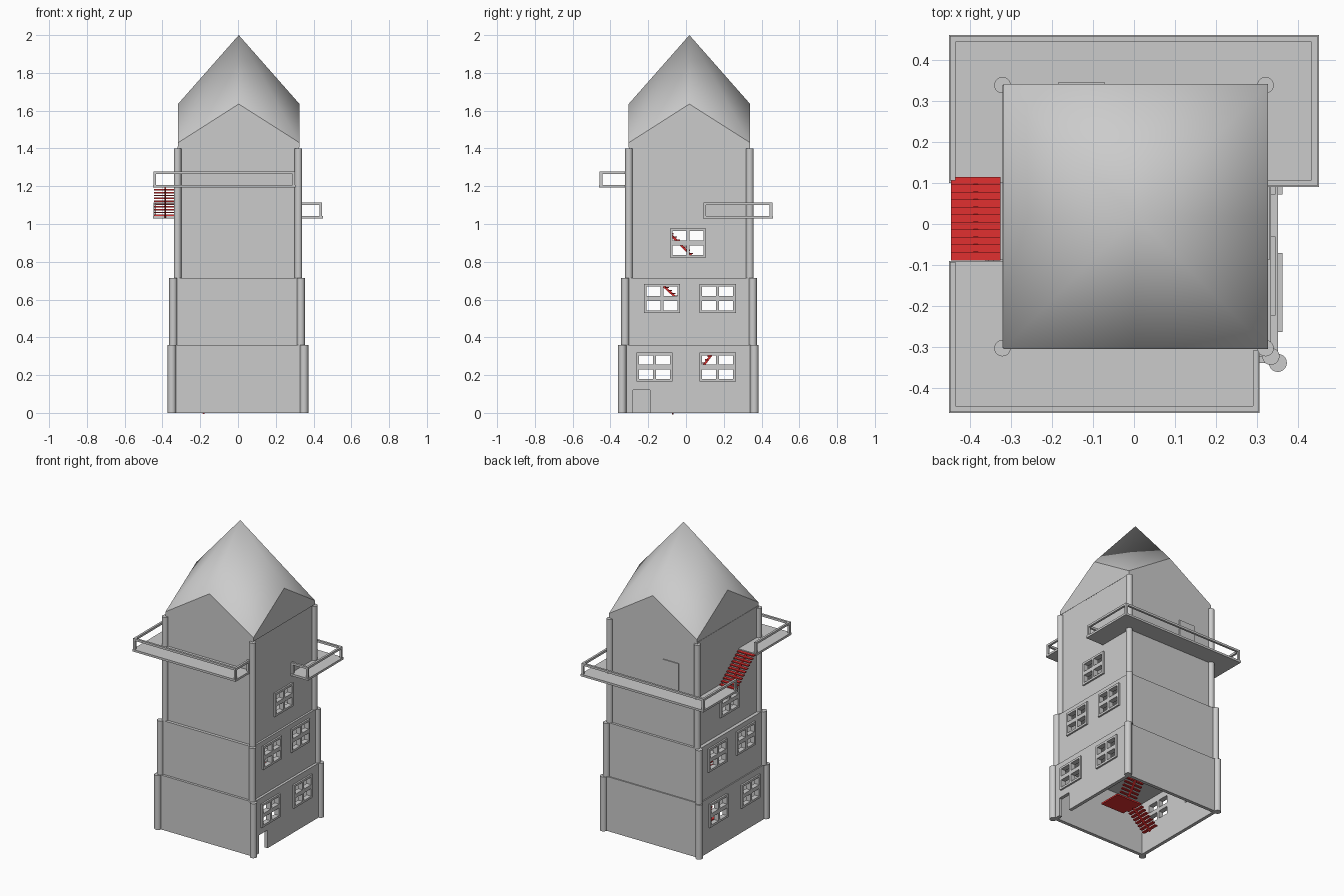
import bpy, bmesh, math
from mathutils import Matrix, Vector

if "Cube" in bpy.data.objects:
    bpy.data.objects.remove(bpy.data.objects["Cube"])

red = bpy.data.materials.new("stair_red")
red.diffuse_color = (0.75, 0.03, 0.03, 1)
red.use_nodes = True
red.node_tree.nodes["Principled BSDF"].inputs["Base Color"].default_value = red.diffuse_color


def finish(bm, name, mat=None):
    bmesh.ops.recalc_face_normals(bm, faces=bm.faces)
    me = bpy.data.meshes.new(name)
    bm.to_mesh(me)
    bm.free()
    ob = bpy.data.objects.new(name, me)
    bpy.context.collection.objects.link(ob)
    if mat:
        me.materials.append(mat)
    return ob


def add_box(bm, x0, x1, y0, y1, z0, z1):
    m = Matrix.Translation(((x0 + x1) / 2, (y0 + y1) / 2, (z0 + z1) / 2))
    m = m @ Matrix.Diagonal((x1 - x0, y1 - y0, z1 - z0, 1))
    bmesh.ops.create_cube(bm, size=1, matrix=m)


def boxes(name, items, mat=None):
    bm = bmesh.new()
    for b in items:
        add_box(bm, *b)
    return finish(bm, name, mat)


def prism(name, pts, z0, z1):
    bm = bmesh.new()
    f = bm.faces.new([bm.verts.new((x, y, z0)) for x, y in pts])
    r = bmesh.ops.extrude_face_region(bm, geom=[f])
    bmesh.ops.translate(bm, vec=(0, 0, z1 - z0),
                        verts=[v for v in r["geom"] if isinstance(v, bmesh.types.BMVert)])
    return finish(bm, name)


def shell(name, cx, cy, h, t, z0, z1):
    # hollow square wall
    bm = bmesh.new()
    rings = []
    for hh, z in ((h, z0), (h, z1), (h - t, z1), (h - t, z0)):
        rings.append([bm.verts.new((cx + sx * hh, cy + sy * hh, z))
                      for sx, sy in ((-1, -1), (1, -1), (1, 1), (-1, 1))])
    for k in range(4):
        a, b = rings[k], rings[(k + 1) % 4]
        for i in range(4):
            j = (i + 1) % 4
            bm.faces.new((a[i], a[j], b[j], b[i]))
    return finish(bm, name)


def cut(ob, cutter):
    mod = ob.modifiers.new("openings", "BOOLEAN")
    mod.operation, mod.solver, mod.object = "DIFFERENCE", "EXACT", cutter
    bpy.context.view_layer.objects.active = ob
    bpy.ops.object.modifier_apply(modifier=mod.name)


def flight(name, a, b, width, n):
    # open treads on one central sloping stringer
    a, b = Vector(a), Vector(b)
    d = b - a
    run = Vector((d.x, d.y, 0)).normalized()
    rot = Matrix((run, Vector((-run.y, run.x, 0)), Vector((0, 0, 1)))).transposed().to_4x4()
    depth = math.hypot(d.x, d.y) / n
    bm = bmesh.new()
    for i in range(n):
        p = a + d * ((i + 0.5) / n)
        p.z = a.z + d.z * (i + 1) / n - 0.004
        bmesh.ops.create_cube(bm, size=1, matrix=Matrix.Translation(p) @ rot
                              @ Matrix.Diagonal((depth * 1.15, width, 0.007, 1)))
    tilt = Matrix.Rotation(-math.atan2(d.z, math.hypot(d.x, d.y)), 4, "Y")
    mid = (a + b) / 2 - Vector((0, 0, 0.006))
    bmesh.ops.create_cube(bm, size=1, matrix=Matrix.Translation(mid) @ rot @ tilt
                          @ Matrix.Diagonal((d.length * 0.95, 0.01, 0.012, 1)))
    return finish(bm, name, red)


# tower tiers: name, centre x, centre y, half width, z0, z1, column radius, column top, windows (y, z)
T = 0.022
tiers = [
    ("lower", 0.0, 0.012, 0.350, 0, 0.36, 0.022, 0.36, [(-0.167, 0.242), (0.168, 0.242)]),
    ("middle", -0.005, 0.016, 0.338, 0.36, 0.715, 0.021, 0.715, [(-0.127, 0.606), (0.168, 0.606)]),
    ("upper", 0.0, 0.018, 0.320, 0.715, 1.41, 0.020, 1.40, [(0.01, 0.90)]),
]
for name, cx, cy, h, z0, z1, r, ctop, wins in tiers:
    wall = shell(name + "_wall", cx, cy, h, T, z0, z1)
    panes = [(-1, 1, y + sy * 0.045 - 0.037, y + sy * 0.045 + 0.037,
              z + sz * 0.038 - 0.025, z + sz * 0.038 + 0.025)
             for y, z in wins for sy in (-1, 1) for sz in (-1, 1)]
    frames = boxes(name + "_window_frames",
                   [(cx + s * (h + 0.005) - 0.006, cx + s * (h + 0.005) + 0.006,
                     y - 0.096, y + 0.096, z - 0.077, z + 0.077) for y, z in wins for s in (-1, 1)])
    pane_cutter = boxes("cutter", panes)
    cut(frames, pane_cutter)
    cut(wall, pane_cutter)
    bpy.data.objects.remove(pane_cutter)
    if name == "lower":
        door = boxes("cutter", [(0.25, 0.5, -0.28, -0.19, -0.1, 0.12)])
        cut(wall, door)
        bpy.data.objects.remove(door)
    # round corner columns
    bm = bmesh.new()
    for sx in (-1, 1):
        for sy in (-1, 1):
            bmesh.ops.create_cone(bm, cap_ends=True, segments=20, radius1=r, radius2=r, depth=ctop - z0,
                                  matrix=Matrix.Translation((cx + sx * h, cy + sy * h, (z0 + ctop) / 2)))
    col = finish(bm, name + "_corner_columns")
    bpy.ops.object.select_all(action="DESELECT")
    col.select_set(True)
    bpy.context.view_layer.objects.active = col
    bpy.ops.object.shade_smooth_by_angle(angle=math.radians(40))

# floors with a stairwell opening
for i, (z, h, hole) in enumerate([(0.36, 0.345, (-0.06, 0.15, -0.08, 0.2)),
                                  (0.715, 0.333, (-0.06, 0.15, -0.2, 0.06)),
                                  (1.04, 0.30, (-0.06, 0.15, -0.2, 0.06))]):
    x0, x1, y0, y1 = hole
    c = 0.016
    boxes("floor_%d" % (i + 1), [(-h, x0, c - h, c + h, z - 0.012, z), (x1, h, c - h, c + h, z - 0.012, z),
                                 (x0, x1, c - h, y0, z - 0.012, z), (x0, x1, y1, c + h, z - 0.012, z)])

# smooth spire roof and the gable walls under it
cx, cy, h = 0.004, 0.018, 0.322
rim = [(1, 1), (0, 1), (-1, 1), (-1, 0), (-1, -1), (0, -1), (1, -1), (1, 0)]
pts = [(cx + a * h, cy + b * h, 1.635 if a * b == 0 else 1.43) for a, b in rim]
bm = bmesh.new()
vs = [bm.verts.new(p) for p in pts]
apex = bm.verts.new((cx, cy, 2.0))
for i in range(8):
    bm.faces.new((vs[i], vs[(i + 1) % 8], apex)).smooth = True
finish(bm, "roof")
bm = bmesh.new()
for k in (0, 2, 4, 6):
    tri = [pts[k], pts[k + 1], pts[(k + 2) % 8]]
    low = [(tri[2][0], tri[2][1], 1.405), (tri[0][0], tri[0][1], 1.405)]
    bm.faces.new([bm.verts.new(p) for p in tri + low])
bmesh.ops.remove_doubles(bm, verts=bm.verts, dist=1e-5)
finish(bm, "gable_walls")


def balcony(name, outline, path, z):
    prism(name + "_floor", outline, z, z + 0.014)
    w = 0.007
    items = [(x - w, x + w, y - w, y + w, z + 0.014, z + 0.072) for x, y in path]
    for (xa, ya), (xb, yb) in zip(path, path[1:]):
        items.append((min(xa, xb) - w, max(xa, xb) + w, min(ya, yb) - w, max(ya, yb) + w,
                      z + 0.072, z + 0.086))
    boxes(name + "_railing", items)


# two wrap-around balconies
balcony("upper_balcony",
        [(-0.45, -0.46), (0.305, -0.46), (0.305, -0.30), (-0.32, -0.30), (-0.32, -0.09), (-0.45, -0.09)],
        [(-0.441, -0.10), (-0.441, -0.45), (0.296, -0.45), (0.296, -0.315)], 1.192)
balcony("lower_balcony",
        [(-0.45, 0.46), (-0.45, 0.10), (-0.32, 0.10), (-0.32, 0.335), (0.32, 0.335), (0.32, 0.09),
         (0.45, 0.09), (0.45, 0.46)],
        [(-0.441, 0.113), (-0.441, 0.45), (0.439, 0.45), (0.439, 0.10), (0.33, 0.10)], 1.028)

# door panel onto the lower balcony
boxes("balcony_door", [(-0.185, -0.07, 0.33, 0.344, 1.042, 1.235)])

# outside stair joining the balconies
flight("outside_stair", (-0.385, 0.113, 1.035), (-0.385, -0.088, 1.2), 0.12, 11)

# inside stairs and landings
flight("entry_flight", (-0.19, -0.07, 0.0), (-0.05, -0.07, 0.12), 0.12, 8)
flight("lower_flight", (0.04, -0.01, 0.12), (0.04, 0.17, 0.36), 0.13, 13)
flight("middle_entry_flight", (-0.25, 0.02, 0.36), (-0.03, 0.02, 0.605), 0.08, 13)
flight("middle_flight", (0.04, -0.04, 0.605), (0.04, -0.16, 0.715), 0.13, 7)
flight("upper_flight", (0.04, 0.14, 0.725), (0.04, -0.17, 1.04), 0.13, 18)
boxes("stair_landings", [(-0.05, 0.12, -0.16, -0.01, 0.11, 0.12), (-0.03, 0.12, -0.04, 0.06, 0.595, 0.605)], red)
